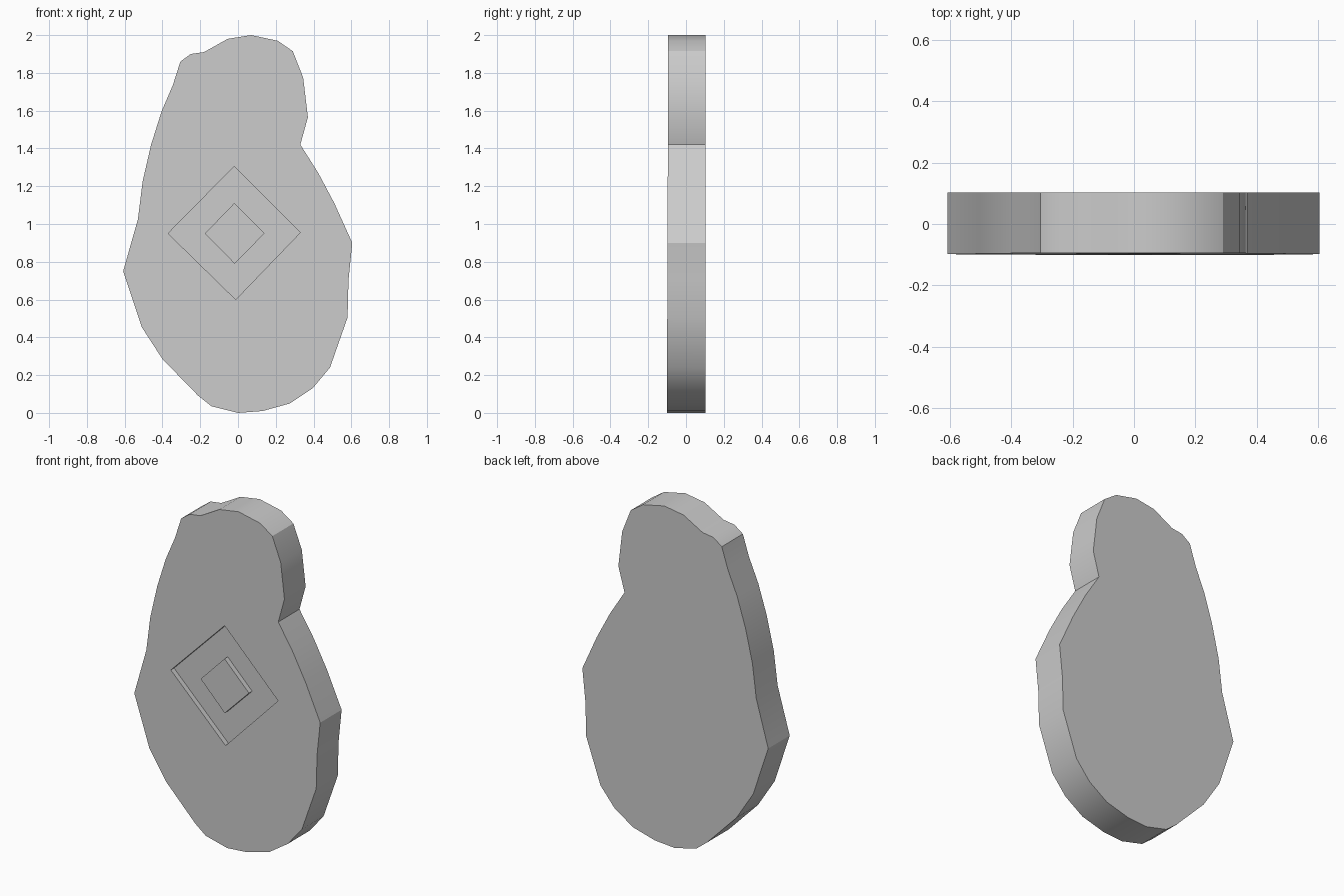
import bpy, bmesh, math

if "Cube" in bpy.data.objects:
    bpy.data.objects.remove(bpy.data.objects["Cube"])

# Outline (x, z), clockwise from the top
OUTLINE = [(0.07, 2.0), (0.21, 1.97), (0.29, 1.915), (0.345, 1.775), (0.37, 1.565),
           (0.33, 1.42), (0.425, 1.27), (0.51, 1.11), (0.605, 0.90), (0.585, 0.705),
           (0.58, 0.505), (0.487, 0.24), (0.395, 0.13), (0.275, 0.05), (0.13, 0.01),
           (0.0, 0.0), (-0.14, 0.035), (-0.21, 0.09), (-0.40, 0.285), (-0.51, 0.455),
           (-0.608, 0.75), (-0.53, 1.025), (-0.505, 1.225), (-0.46, 1.42),
           (-0.405, 1.595), (-0.345, 1.735), (-0.305, 1.86), (-0.25, 1.90),
           (-0.18, 1.91), (-0.055, 1.98)]
OUTER = [(-0.02, 1.305), (0.33, 0.955), (-0.012, 0.60), (-0.37, 0.95)]
INNER = [(-0.02, 1.11), (0.14, 0.95), (-0.018, 0.79), (-0.175, 0.95)]
BACK = 0.102
DEPTH = 0.03


def front_y(z):
    # the front face leans out slightly towards the bottom
    return -0.094 - 0.007 * (1 - z / 2)


bm = bmesh.new()


def loop(points, y):
    vs = [bm.verts.new((x, y(z), z)) for x, z in points]
    return vs, [bm.edges.new((vs[i - 1], vs[i])) for i in range(len(vs))]


def wall(a, b):
    for i in range(len(a)):
        bm.faces.new((a[i - 1], a[i], b[i], b[i - 1]))


def floor_y(z):
    return front_y(z) + DEPTH


# Slab rim and back
front, front_edges = loop(OUTLINE, front_y)
back, _ = loop(OUTLINE, lambda z: BACK)
wall(front, back)
bm.faces.new(back)

# Sunken diamond ring with a raised diamond in the middle
outer_top, outer_edges = loop(OUTER, front_y)
outer_low, _ = loop(OUTER, floor_y)
inner_low, _ = loop(INNER, floor_y)
inner_top, _ = loop(INNER, front_y)
for a, b in ((outer_top, outer_low), (outer_low, inner_low), (inner_low, inner_top)):
    wall(a, b)
bm.faces.new(inner_top)

# Front face around the diamond
bmesh.ops.triangle_fill(bm, use_beauty=True, use_dissolve=False,
                        edges=front_edges + outer_edges, normal=(0, -1, 0))
bmesh.ops.recalc_face_normals(bm, faces=bm.faces[:])

mesh = bpy.data.meshes.new("stone_slab")
bm.to_mesh(mesh)
bm.free()
slab = bpy.data.objects.new("stone_slab", mesh)
bpy.context.collection.objects.link(slab)
bpy.context.view_layer.objects.active = slab
slab.select_set(True)
bpy.ops.object.shade_smooth_by_angle(angle=math.radians(30))
